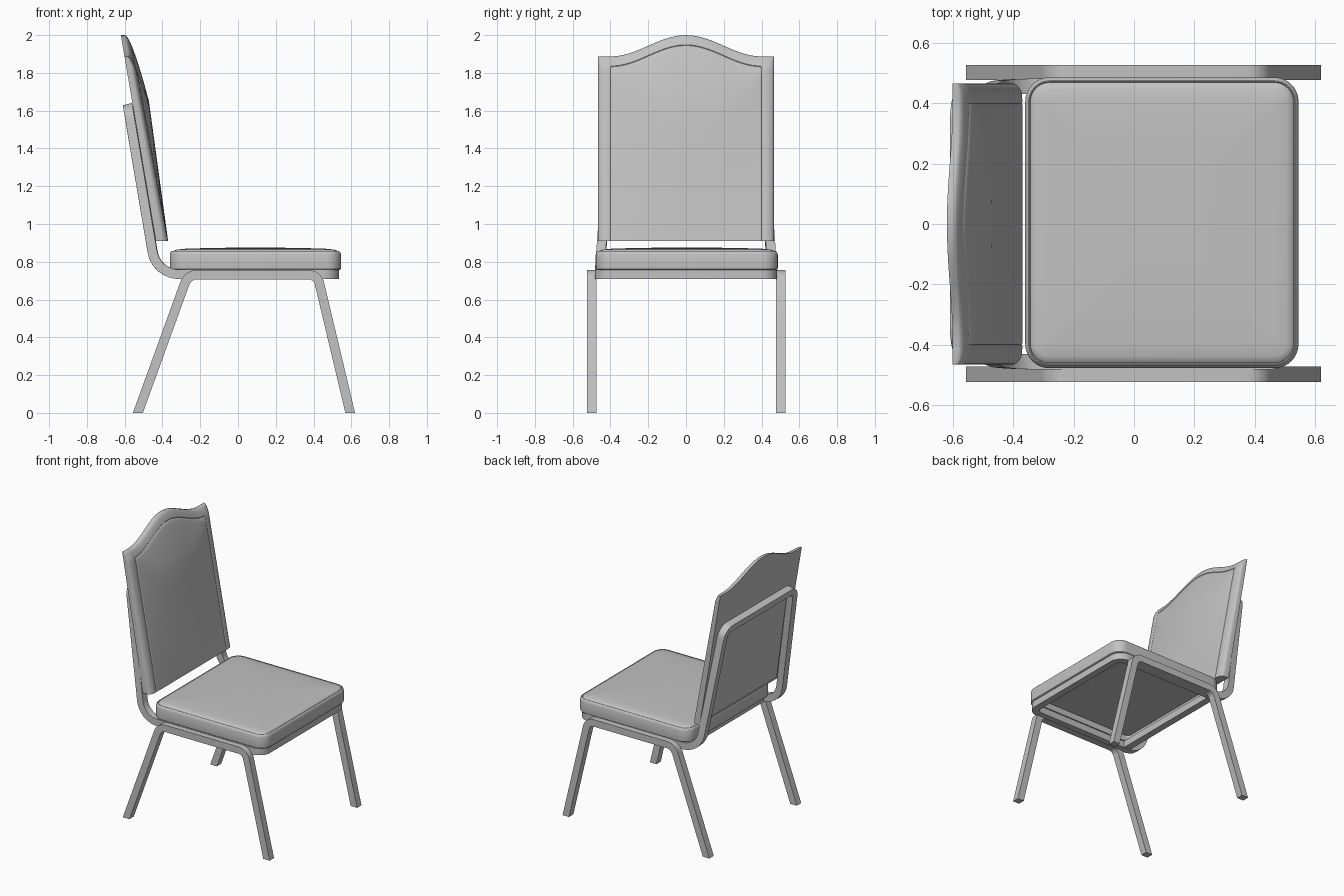
import bpy
import bmesh
import math
from mathutils import Vector

cube = bpy.data.objects.get("Cube")
if cube:
    bpy.data.objects.remove(cube)

grey = bpy.data.materials.new("plain_grey")
grey.use_nodes = True
COLOUR = (0.54, 0.54, 0.54, 1)
grey.diffuse_color = COLOUR
grey.node_tree.nodes["Principled BSDF"].inputs["Base Color"].default_value = COLOUR


def finish(name, bm, angle=35):
    bmesh.ops.recalc_face_normals(bm, faces=bm.faces[:])
    mesh = bpy.data.meshes.new(name)
    bm.to_mesh(mesh)
    bm.free()
    mesh.materials.append(grey)
    obj = bpy.data.objects.new(name, mesh)
    bpy.context.collection.objects.link(obj)
    bpy.ops.object.select_all(action="DESELECT")
    obj.select_set(True)
    bpy.context.view_layer.objects.active = obj
    bpy.ops.object.shade_smooth_by_angle(angle=math.radians(angle))


def bridge(bm, a, b, closed=True):
    n = len(a)
    for i in range(n if closed else n - 1):
        j = (i + 1) % n
        bm.faces.new((a[i], a[j], b[j], b[i]))


def fillet(a, corner, b, radius, steps=8):
    """Points of a round bend at a corner between two straight runs."""
    u, v = (a - corner).normalized(), (b - corner).normalized()
    half = u.angle(v) / 2
    reach = radius / math.tan(half)
    centre = corner + (u + v).normalized() * radius / math.sin(half)
    start, end = corner + u * reach - centre, corner + v * reach - centre
    return [centre + start.lerp(end, i / steps).normalized() * radius
            for i in range(steps + 1)]


def tube(name, corners, up, closed=False, size=0.05):
    """Square tube along corners given as (point, bend radius)."""
    pts = [Vector(p) for p, r in corners]
    path = []
    for i, (p, r) in enumerate(corners):
        if r:
            path += fillet(pts[i - 1], pts[i], pts[(i + 1) % len(pts)], r)
        else:
            path.append(pts[i])
    bm = bmesh.new()
    rings, n, last = [], Vector(up), len(path) - 1
    for i, p in enumerate(path):
        before = path[i - 1] if closed or i else p
        after = path[(i + 1) % len(path)] if closed or i < last else p
        t = ((after - p).normalized() + (p - before).normalized()).normalized()
        n = (n - t * n.dot(t)).normalized()
        side = t.cross(n)
        ring = []
        for a, b in ((1, 1), (1, -1), (-1, -1), (-1, 1)):
            co = p + (n * a + side * b) * size / 2
            # Feet are cut level with the floor
            if not closed and i in (0, last) and abs(p.z) < 0.001:
                co -= t * (co.z / t.z)
            ring.append(bm.verts.new(co))
        rings.append(ring)
    for a, b in zip(rings, rings[1:]):
        bridge(bm, a, b)
    if closed:
        bridge(bm, rings[-1], rings[0])
    else:
        bm.faces.new(rings[0])
        bm.faces.new(rings[-1])
    finish(name, bm)


# Leg hoops, one on each side
for name, y in (("right_leg_hoop", -0.498), ("left_leg_hoop", 0.502)):
    tube(name, [((-0.53, y, 0), 0), ((-0.265, y, 0.732), 0.07),
                ((0.42, y, 0.732), 0.06), ((0.594, y, 0), 0)], (1, 0, 0))

# One bent loop makes the seat frame and the backrest frame, narrower at the top
Y, Z = 0.457, 0.734
half = [((0.51, Y, Z), 0.06), ((-0.432, Y, Z), 0.14), ((-0.58, 0.395, 1.61), 0.06)]
other = [((x, -y, z), r) for (x, y, z), r in reversed(half)]
tube("seat_and_back_frame", [((0.51, 0, Z), 0)] + half + other, (0, 0, 1), closed=True)
tube("rear_cross_bar", [((-0.3, -0.43, Z), 0), ((-0.3, 0.43, Z), 0)], (0, 0, 1))


# Seat cushion: rounded rectangles stacked as (inset, height), hollow underneath
def rounded_ring(bm, inset, z, radius=0.08, steps=8):
    hx, hy = 0.453 - inset, 0.482 - inset
    r = max(radius - inset, 0.025)
    ring = []
    for q, (sx, sy) in enumerate(((1, 1), (-1, 1), (-1, -1), (1, -1))):
        for i in range(steps + 1):
            a = math.pi / 2 * (q + i / steps)
            ring.append(bm.verts.new((0.0925 + sx * (hx - r) + r * math.cos(a),
                                      0.004 + sy * (hy - r) + r * math.sin(a), z)))
    return ring


bm = bmesh.new()
levels = [(0.06, 0.797), (0.055, 0.757), (0.006, 0.757), (0.001, 0.762), (0, 0.768),
          (0, 0.838), (0.004, 0.85), (0.011, 0.857), (0.014, 0.8575), (0.017, 0.854),
          (0.021, 0.859), (0.04, 0.865), (0.08, 0.869), (0.2, 0.873), (0.35, 0.875)]
rings = [rounded_ring(bm, *level) for level in levels]
for a, b in zip(rings, rings[1:]):
    bridge(bm, a, b)
bm.faces.new(rings[0])
bm.faces.new(rings[-1])
finish("seat_cushion", bm)

# Backrest: padded slab with a curved crest and a stitched seam
HALF, LOW, SEAM_Y, SEAM_DROP = 0.466, 0.91, 0.4, 0.055


def crest(y):
    s = min(abs(y) / 0.4, 1)
    return 1.887 + 0.113 * (1 + math.cos(math.pi * s)) / 2


def back_x(z):
    return -0.435 - 0.17 * (z - LOW)


def padding(y, z):
    drop = crest(y) - z
    rise = (z - LOW) / 0.98
    # Straight at the sides, fuller towards the upper middle
    puff = 0.05 * rise * max(0, 1 - (y / 0.42) ** 2)
    t = min(0.065 - 0.018 * rise + puff, 0.02 + 0.07 * min(1, drop / 0.35) ** 0.5)
    k = 1 - min(1, (HALF - abs(y)) / 0.05)
    t *= 1 - 0.5 * (1 - math.sqrt(max(0, 1 - k * k)))
    on_side = abs(abs(y) - SEAM_Y) < 0.001 and drop > SEAM_DROP - 0.001
    on_top = abs(drop - SEAM_DROP) < 0.001 and abs(y) < SEAM_Y + 0.001
    return t - (0.003 if on_side or on_top else 0)


right_half = [i * 0.039 for i in range(1, 11)] + [0.396, 0.4, 0.404]
right_half += [HALF - 0.05 * (1 - math.sin(a * math.pi / 12)) for a in range(1, 7)]
columns = [-y for y in reversed(right_half)] + [0] + right_half
drops = [0, 0.003, 0.01, 0.02, 0.035, 0.051, SEAM_DROP, 0.059, 0.08, 0.11, 0.15, 0.2,
         0.27, 0.35]
bm = bmesh.new()
front, back = [], []
for y in columns:
    top = crest(y)
    zs = [top - d for d in drops]
    zs += [zs[-1] + (LOW - zs[-1]) * i / 6 for i in range(1, 7)]
    front.append([bm.verts.new((back_x(z) + padding(y, z), y, z)) for z in zs])
    back.append([bm.verts.new((back_x(z), y, z)) for z in zs])
for grid in (front, back):
    for a, b in zip(grid, grid[1:]):
        bridge(bm, a, b, closed=False)
bridge(bm, front[0], back[0], closed=False)
bridge(bm, front[-1], back[-1], closed=False)
for end in (0, -1):
    bridge(bm, [c[end] for c in front], [c[end] for c in back], closed=False)
finish("backrest_cushion", bm, 40)

# Thin panel closing the rear of the backrest inside its frame
bm = bmesh.new()
outline = [(-0.4, 0.93), (0.4, 0.93), (0.365, 1.54), (0.33, 1.575), (-0.33, 1.575),
           (-0.365, 1.54)]
inner = [bm.verts.new((back_x(z) + 0.001, y, z)) for y, z in outline]
outer = [bm.verts.new((back_x(z) - 0.008, y, z)) for y, z in outline]
bridge(bm, inner, outer)
bm.faces.new(inner)
bm.faces.new(outer)
finish("backrest_rear_panel", bm)
